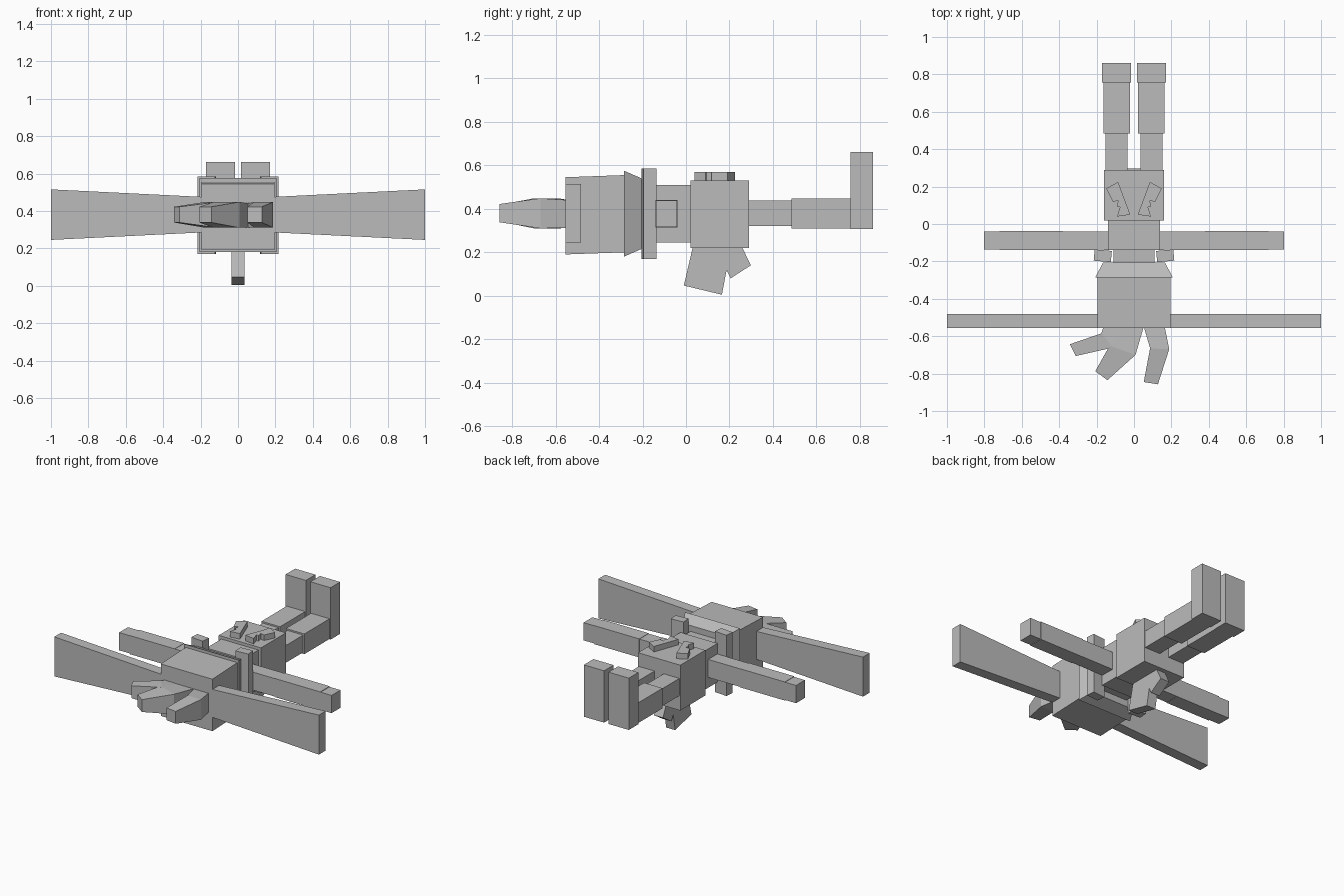
import bpy
import bmesh
from math import radians
from mathutils import Matrix, Vector

default = bpy.data.objects.get("Cube")
if default:
    bpy.data.objects.remove(default, do_unlink=True)

# One plain grey for the whole figure
GREY = (0.5, 0.5, 0.5, 1)
grey = bpy.data.materials.new("plain grey")
grey.use_nodes = True
grey.diffuse_color = GREY
grey.node_tree.nodes["Principled BSDF"].inputs["Base Color"].default_value = GREY


def loft(name, rings):
    """Join equal-length rings of points into a closed flat-faced solid."""
    bm = bmesh.new()
    loops = [[bm.verts.new(p) for p in ring] for ring in rings]
    n = len(loops[0])
    for a, b in zip(loops, loops[1:]):
        for i in range(n):
            j = (i + 1) % n
            bm.faces.new((a[i], a[j], b[j], b[i]))
    bm.faces.new(loops[0])
    bm.faces.new(loops[-1])
    bmesh.ops.recalc_face_normals(bm, faces=bm.faces)
    mesh = bpy.data.meshes.new(name)
    bm.to_mesh(mesh)
    bm.free()
    mesh.materials.append(grey)
    obj = bpy.data.objects.new(name, mesh)
    bpy.context.collection.objects.link(obj)
    return obj


def rect_y(y, x, z0, z1):
    return [(-x, y, z0), (x, y, z0), (x, y, z1), (-x, y, z1)]


def rect_x(x, y0, y1, z0, z1):
    return [(x, y0, z0), (x, y1, z0), (x, y1, z1), (x, y0, z1)]


def box(name, x, y, z):
    return loft(name, [rect_x(v, *y, *z) for v in x])


# Head with a flared rim narrowing towards the neck
loft("head", [rect_y(-0.555, 0.195, 0.19, 0.545), rect_y(-0.28, 0.195, 0.2, 0.555)])
loft("head_rim", [rect_y(-0.285, 0.207, 0.18, 0.575), rect_y(-0.205, 0.165, 0.215, 0.54)])

# Body
box("neck", (-0.11, 0.11), (-0.22, -0.13), (0.26, 0.5))
box("torso", (-0.14, 0.14), (-0.14, 0.03), (0.245, 0.51))
box("hips", (-0.16, 0.16), (0.02, 0.29), (0.22, 0.53))

# Paired parts
for side, s in (("left", 1), ("right", -1)):
    def pair(name, x, y, z):
        return box(f"{side}_{name}", (s * x[0], s * x[1]), y, z)

    loft(f"{side}_head_blade", [rect_x(s * 0.19, -0.555, -0.482, 0.285, 0.475),
                                rect_x(s * 1.0, -0.555, -0.482, 0.245, 0.515)])

    bar = pair("neck_bar", (-0.046, 0.046), (-0.03, 0.03), (0.17, 0.585))
    bar.data.transform(Matrix.Translation((s * 0.167, -0.17, 0))
                       @ Matrix.Rotation(radians(s * 5), 4, "Z"))

    pair("upper_arm", (0.13, 0.38), (-0.138, -0.04), (0.315, 0.438))
    pair("forearm", (0.38, 0.72), (-0.14, -0.038), (0.313, 0.44))
    pair("hand", (0.71, 0.803), (-0.137, -0.041), (0.316, 0.437))

    pair("upper_leg", (0.035, 0.153), (0.28, 0.5), (0.32, 0.438))
    pair("lower_leg", (0.022, 0.162), (0.485, 0.77), (0.31, 0.448))
    pair("ankle", (0.017, 0.17), (0.757, 0.86), (0.308, 0.45))
    pair("foot", (0.017, 0.17), (0.757, 0.86), (0.45, 0.662))

    # Angled bracket-shaped ornament on top of the hips
    outline = [(0.148, 0.19), (0.085, 0.225), (0.02, 0.05), (0.09, 0.04),
               (0.075, 0.09), (0.09, 0.095), (0.085, 0.125), (0.113, 0.118)]
    loft(f"{side}_hip_bracket", [[(s * x, y, z) for x, y in outline] for z in (0.52, 0.568)])

# Tapering head locks: each station is a left and right edge point
LOCKS = {
    "outer_lock": [((-0.16, -0.54), (-0.06, -0.54)), ((-0.175, -0.585), (-0.11, -0.66)),
                   ((-0.343, -0.643), (-0.312, -0.706))],
    "middle_lock": [((-0.065, -0.54), (0.055, -0.54)), ((-0.13, -0.65), (0.008, -0.7)),
                    ((-0.207, -0.787), (-0.142, -0.835))],
    "inner_lock": [((0.05, -0.54), (0.162, -0.54)), ((0.086, -0.665), (0.188, -0.67)),
                   ((0.052, -0.845), (0.128, -0.857))],
}
HEIGHTS = [(0.312, 0.44), (0.31, 0.448), (0.338, 0.422)]
for name, stations in LOCKS.items():
    loft(name, [[(*a, lo), (*b, lo), (*b, hi), (*a, hi)]
                for (a, b), (lo, hi) in zip(stations, HEIGHTS)])

# Slanted flaps hanging under the hips, drawn in side profile
FLAPS = {
    "front_flap": [(0.035, 0.24), (-0.01, 0.047), (0.165, 0.005), (0.21, 0.24)],
    "rear_flap": [(0.13, 0.23), (0.205, 0.08), (0.298, 0.14), (0.25, 0.24)],
}
for name, profile in FLAPS.items():
    loft(name, [[(x, y, z) for y, z in profile] for x in (-0.034, 0.034)])
